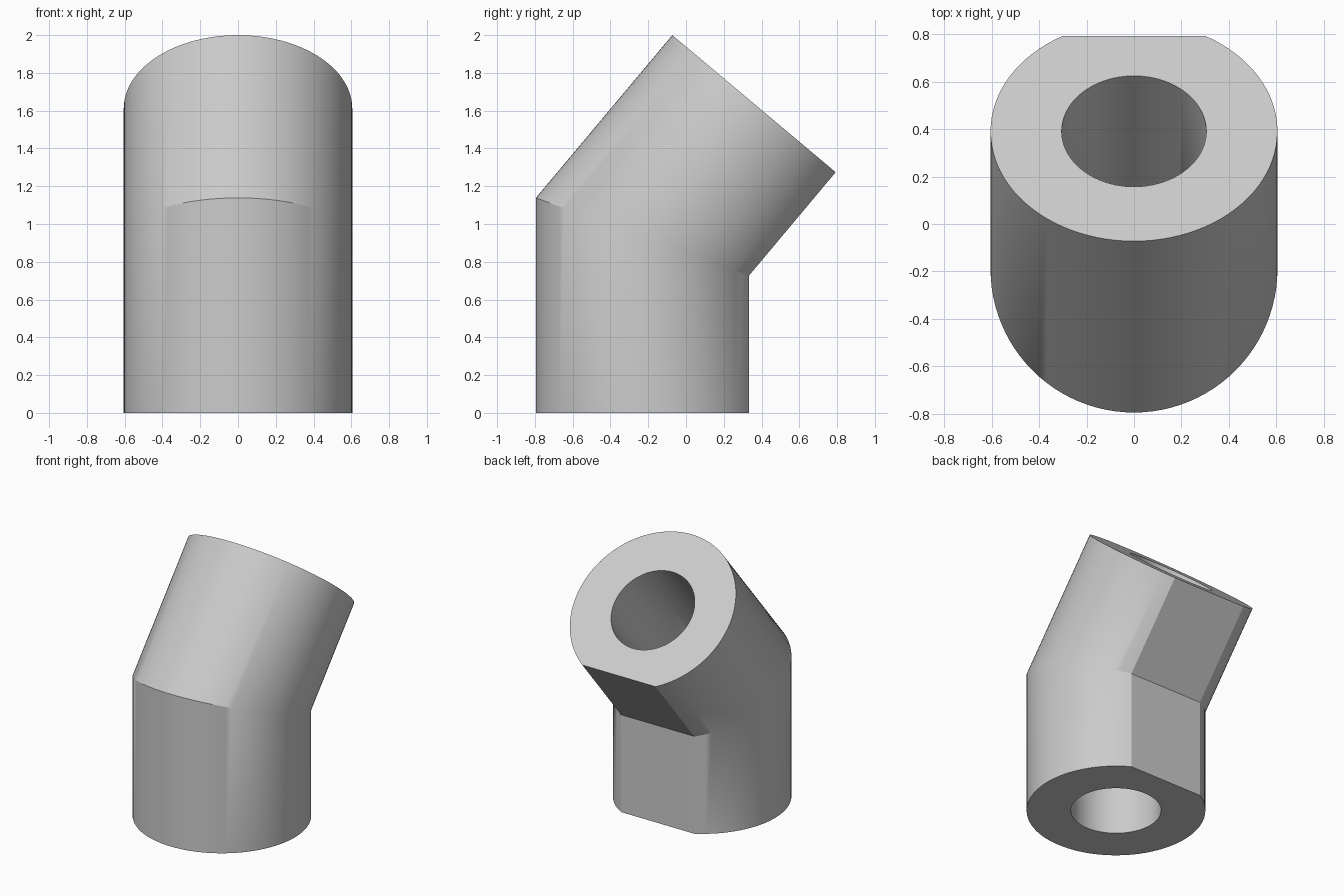
import bpy, bmesh, math

if "Cube" in bpy.data.objects:
    bpy.data.objects.remove(bpy.data.objects["Cube"])

OUTER, BORE = 0.605, 0.305       # radii
BEND = math.radians(40)          # tilt of the upper arm
SEGMENTS = 96
FLAT = OUTER * math.sin(math.radians(60))   # distance of the rear flat from the axis

grey = bpy.data.materials.new("light_grey")
grey.use_nodes = True
grey.diffuse_color = (0.6, 0.6, 0.6, 1)
grey.node_tree.nodes["Principled BSDF"].inputs["Base Color"].default_value = (0.6, 0.6, 0.6, 1)


def section(radius, flat=None):
    """Circle, optionally cut by a flat on its rear side."""
    points = []
    for i in range(SEGMENTS):
        a = math.tau * i / SEGMENTS
        r = radius
        if flat and math.sin(a) > 0:
            r = min(radius, flat / math.sin(a))
        points.append((r * math.cos(a), r * math.sin(a)))
    return points


# Stations along the bent axis: centre y, centre z, section y and z factors
stations = [
    (-0.19, 0, 1, 0),                                        # foot
    (-0.19, 0.918, 1, -math.tan(BEND / 2)),                  # mitre
    (0.391, 1.611, math.cos(BEND), -math.sin(BEND)),         # mouth
]

bm = bmesh.new()


def rings(profile):
    return [[bm.verts.new((x, cy + v * fy, cz + v * fz)) for x, v in profile]
            for cy, cz, fy, fz in stations]


def bridge(a, b):
    for i in range(SEGMENTS):
        j = (i + 1) % SEGMENTS
        bm.faces.new((a[i], a[j], b[j], b[i]))


# Outer wall, bore wall and the two annular ends
outer = rings(section(OUTER, FLAT))
inner = rings(section(BORE))
for k in range(2):
    bridge(outer[k], outer[k + 1])
    bridge(inner[k + 1], inner[k])
bridge(inner[0], outer[0])
bridge(outer[2], inner[2])
bmesh.ops.recalc_face_normals(bm, faces=bm.faces)

mesh = bpy.data.meshes.new("bent_tube")
bm.to_mesh(mesh)
bm.free()
mesh.materials.append(grey)
tube = bpy.data.objects.new("bent_tube", mesh)
bpy.context.collection.objects.link(tube)

# Smooth walls with crisp rims and flats
bpy.ops.object.select_all(action='DESELECT')
tube.select_set(True)
bpy.context.view_layer.objects.active = tube
bpy.ops.object.shade_smooth_by_angle(angle=math.radians(30))
